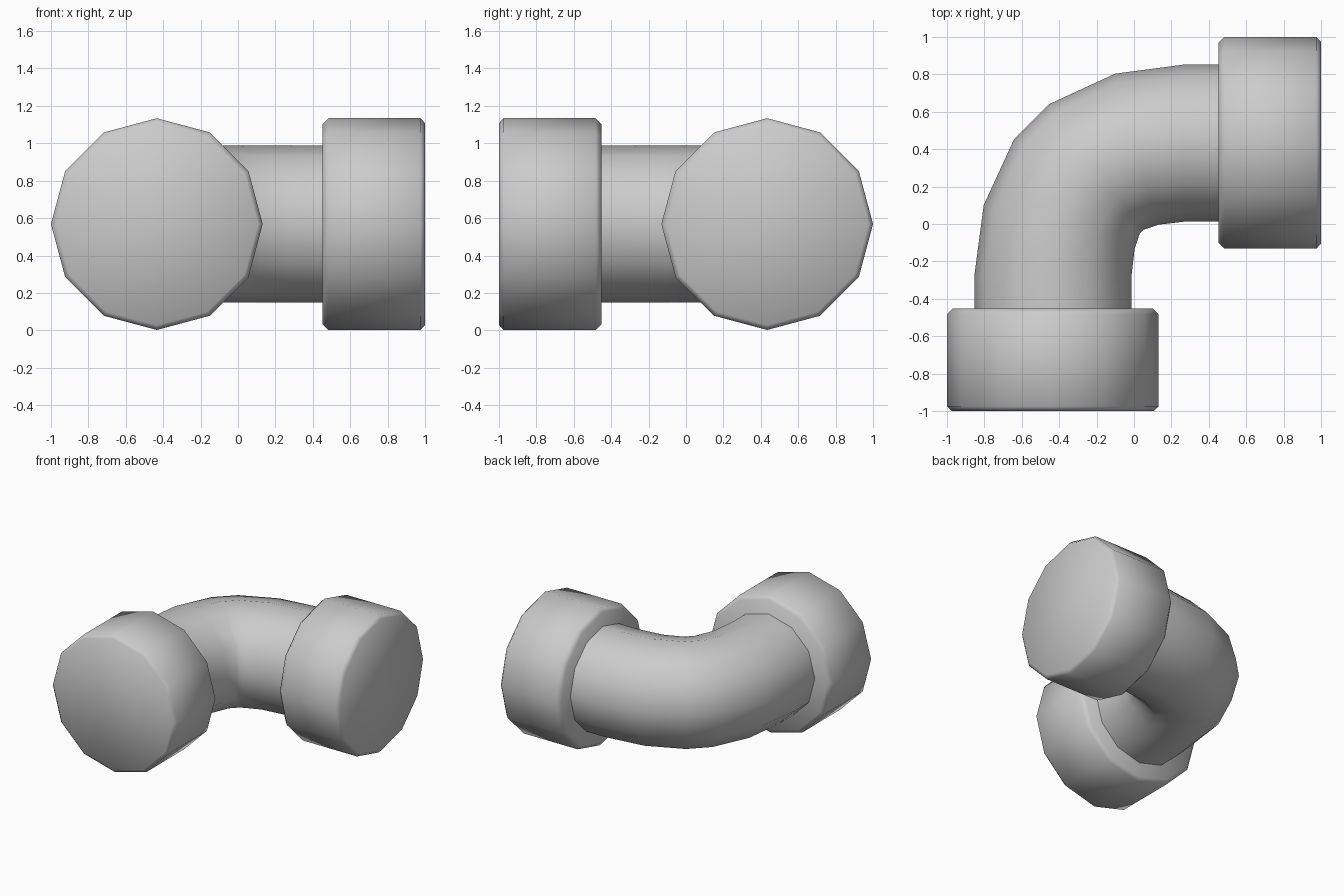
import bpy, bmesh
from math import sin, cos, pi, radians
from mathutils import Vector

if "Cube" in bpy.data.objects:
    bpy.data.objects.remove(bpy.data.objects["Cube"])

SIDES = 12
MID_Z = 0.568
AXIS = 0.434


def mirror(ring):
    # Reflect a ring across the elbow's diagonal
    x, y, r, a = ring
    return (-y, -x, r, 90 - a)


def loft(name, rings):
    # Skin 12-sided rings (x, y, radius, turn angle) and close both ends
    bm = bmesh.new()
    loops = []
    for x, y, r, a in rings:
        out = Vector((-cos(radians(a)), sin(radians(a)), 0))
        centre = Vector((x, y, MID_Z))
        loops.append([bm.verts.new(centre + r * (out * cos(t) + Vector((0, 0, 1)) * sin(t)))
                      for t in (2 * pi * i / SIDES for i in range(SIDES))])
    for p, q in zip(loops, loops[1:]):
        for i in range(SIDES):
            j = (i + 1) % SIDES
            bm.faces.new((p[i], p[j], q[j], q[i]))
    bm.faces.new(loops[0])
    bm.faces.new(loops[-1])
    bmesh.ops.recalc_face_normals(bm, faces=bm.faces)
    mesh = bpy.data.meshes.new(name)
    bm.to_mesh(mesh)
    bm.free()
    obj = bpy.data.objects.new(name, mesh)
    bpy.context.collection.objects.link(obj)
    bpy.ops.object.select_all(action='DESELECT')
    obj.select_set(True)
    bpy.context.view_layer.objects.active = obj
    bpy.ops.object.shade_smooth_by_angle(angle=radians(55))
    return obj


# Curved pipe: half the bend, then its mirror image
half = [(-AXIS, -0.47, 0.42, 0), (-AXIS, -0.28, 0.42, 0),
        (-0.40, -0.015, 0.42, 16), (-0.305, 0.202, 0.42, 37)]
loft("elbow_pipe", half + [mirror(r) for r in reversed(half)])

# Chamfered collars on both ends
collar = [(-AXIS, y, r, 0) for y, r in
          ((-1.0, 0.54), (-0.975, 0.566), (-0.483, 0.566), (-0.453, 0.536))]
loft("front_collar", collar)
loft("right_collar", [mirror(r) for r in collar])
